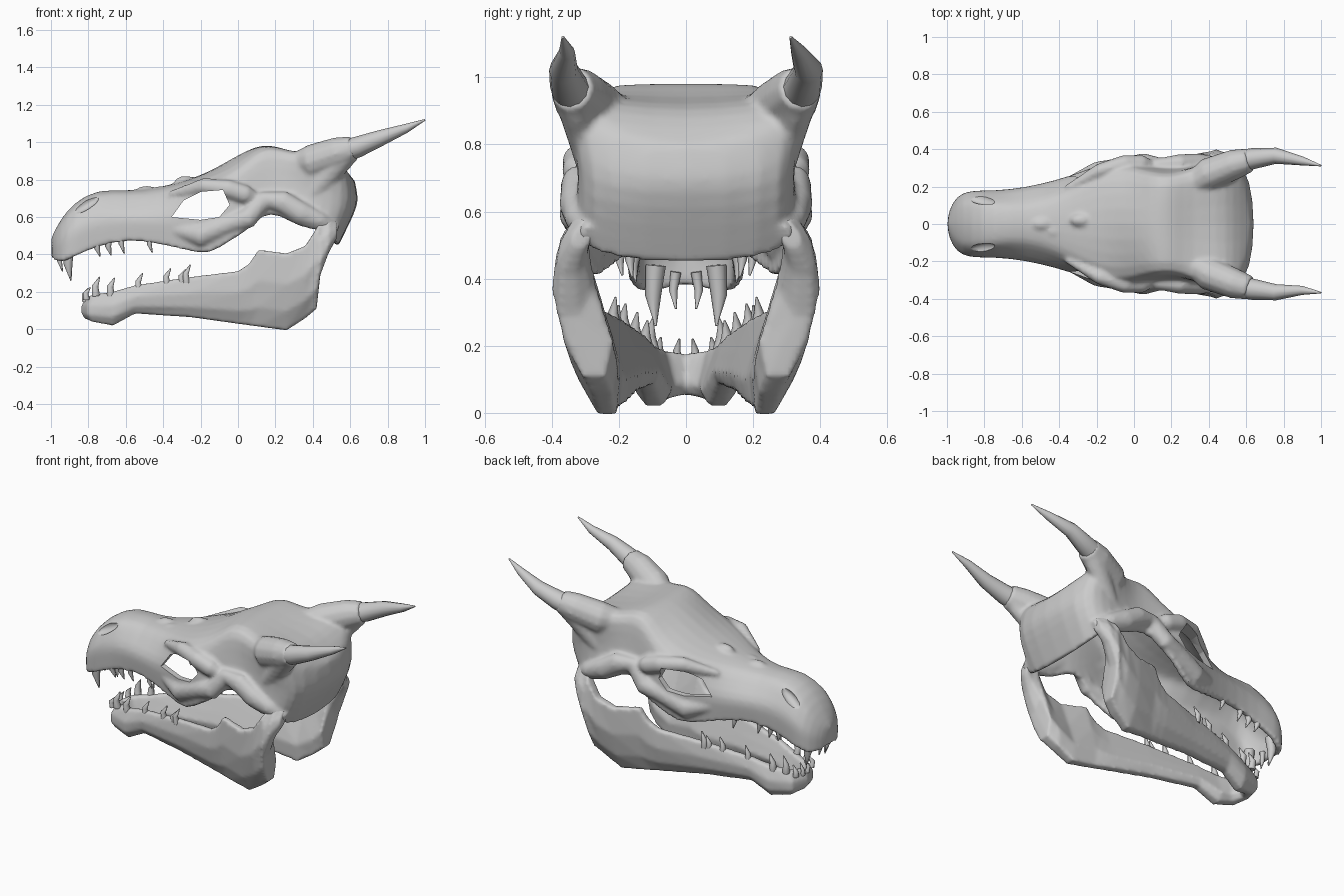
import bpy, bmesh, math
from mathutils import Vector

if "Cube" in bpy.data.objects:
    bpy.data.objects.remove(bpy.data.objects["Cube"])


def make(name, bm):
    me = bpy.data.meshes.new(name)
    bm.to_mesh(me)
    bm.free()
    ob = bpy.data.objects.new(name, me)
    bpy.context.collection.objects.link(ob)
    return ob


def mirror_y(ob):
    m = ob.modifiers.new("mirror", 'MIRROR')
    m.use_axis = (False, True, False)
    m.merge_threshold = 0.002


def finish(ob, angle=45):
    bpy.ops.object.select_all(action='DESELECT')
    ob.select_set(True)
    bpy.context.view_layer.objects.active = ob
    bpy.ops.object.convert(target='MESH')
    bpy.ops.object.shade_smooth_by_angle(angle=math.radians(angle))


def fuse(ob, voxel, passes):
    """Melt overlapping pieces into one bone."""
    m = ob.modifiers.new("fuse", 'REMESH')
    m.mode = 'VOXEL'
    m.voxel_size = voxel
    s = ob.modifiers.new("soften", 'SMOOTH')
    s.factor = .5
    s.iterations = passes


def bridge(bm, rings, closed):
    n = len(rings[0])
    for a, b in zip(rings, rings[1:]):
        for j in range(n if closed else n - 1):
            k = (j + 1) % n
            bm.faces.new((a[j], b[j], b[k], a[k]))


def tube(bm, pts, radii, sides=8, flat=1.0):
    """Tapered tube through points, flattened sideways by flat."""
    pts = [Vector(p) for p in pts]
    rings = []
    for i, p in enumerate(pts):
        d = (pts[min(i + 1, len(pts) - 1)] - pts[max(i - 1, 0)]).normalized()
        u = d.cross(Vector((0, 1, 0))).normalized()
        v = d.cross(u)
        ring = []
        for k in range(sides):
            a = 2 * math.pi * k / sides
            ring.append(bm.verts.new(p + radii[i] * (math.cos(a) * u + flat * math.sin(a) * v)))
        rings.append(ring)
    bridge(bm, rings, True)
    bm.faces.new(rings[0])
    bm.faces.new(rings[-1])
    bmesh.ops.recalc_face_normals(bm, faces=bm.faces[:])


def ball(name, loc, scale, rot=(0, 0, 0)):
    bpy.ops.mesh.primitive_uv_sphere_add(segments=14, ring_count=8, location=loc, rotation=rot)
    ob = bpy.context.object
    ob.name = name
    ob.scale = scale
    return ob


# Upper skull shell: x, top z, then (half width, z) of brow, mid side and lower edge
stations = [
    (-1.0, .485, 0, .47, 0, .43, 0, .39),
    (-.99, .51, .05, .49, .075, .44, .07, .37),
    (-.95, .59, .10, .56, .15, .48, .15, .355),
    (-.88, .68, .13, .65, .185, .54, .175, .39),
    (-.75, .755, .11, .735, .18, .60, .17, .445),
    (-.58, .74, .09, .72, .20, .61, .185, .485),
    (-.40, .765, .15, .74, .245, .60, .225, .45),
    (-.28, .80, .23, .765, .285, .62, .265, .425),
    (-.16, .845, .30, .795, .33, .63, .295, .39),
    (-.04, .92, .31, .83, .345, .66, .335, .48),
    (.04, .96, .28, .90, .32, .69, .345, .52),
    (.13, .99, .265, .985, .295, .76, .32, .62),
    (.22, .975, .265, .975, .29, .76, .315, .62),
    (.31, .935, .30, .95, .30, .74, .345, .555),
    (.45, .92, .37, .96, .325, .74, .335, .53),
    (.57, .88, .37, .93, .315, .72, .31, .505),
    (.63, .81, .24, .83, .25, .68, .24, .46),
    (.65, .79, 0, .75, 0, .66, 0, .44),
]
bm = bmesh.new()
rows = []
for x, zt, wb, zb, wm, zm, wl, zl in stations:
    sec = [(0, zt), (.55 * wb, .6 * zt + .4 * zb), (wb, zb), ((wb + wm) / 2, (zb + zm) / 2),
           (wm, zm), ((wm + wl) / 2, (zm + zl) / 2), (wl, zl)]
    row = []
    for y, z in sec:
        # the back of the head tucks under and slopes in at the top
        tuck = (.5 * max(0, .66 - z) + .2 * max(0, z - .7)) if x > .5 else 0
        row.append(bm.verts.new((x - tuck, y, z)))
    rows.append(row)
bridge(bm, rows, False)
skull = make("upper_skull", bm)
mirror_y(skull)
sub = skull.modifiers.new("smooth", 'SUBSURF')
sub.levels = sub.render_levels = 1
sol = skull.modifiers.new("bone", 'SOLIDIFY')
sol.thickness = .034
sol.offset = -1
finish(skull)

# Brow ridges, cheek bones, horn sockets and nose knobs, fused into the skull
parts = []
for name, pts, rad, flat in [
    ("brow_ridge", [(-.36, .19, .72), (-.18, .285, .765), (-.05, .325, .75), (.04, .325, .72), (.14, .295, .68)],
     [.02, .045, .05, .05, .02], .9),
    ("cheek_bone", [(-.38, .215, .54), (-.2, .285, .50), (-.04, .32, .565), (.05, .335, .59), (.14, .315, .69),
                    (.24, .325, .68), (.34, .33, .62), (.44, .325, .58), (.53, .29, .53)],
     [.025, .06, .05, .055, .05, .06, .06, .045, .03], .8),
    ("horn_socket", [(.26, .18, .87), (.40, .265, .895), (.54, .32, .945), (.62, .342, .967)],
     [.05, .095, .085, .068], .95),
    ("horn_root", [(.40, .29, .72), (.48, .305, .82), (.56, .33, .93)], [.04, .06, .075], .8),
]:
    bm = bmesh.new()
    tube(bm, pts, rad, 12, flat)
    ob = make(name, bm)
    mirror_y(ob)
    finish(ob, 60)
    parts.append(ob)
for x, y, z, r in [(-.28, .02, .79, .03), (-.49, 0, .74, .028), (-.42, -.04, .74, .025)]:
    parts.append(ball("nose_knob", (x, y, z), (r * 2, r * 1.2, r)))
bpy.ops.object.select_all(action='DESELECT')
for ob in parts + [skull]:
    ob.select_set(True)
bpy.context.view_layer.objects.active = skull
bpy.ops.object.join()
fuse(skull, .012, 4)

# Cutters: eye socket prism and nostril hollows
bm = bmesh.new()
eye = [(-.355, .60), (-.29, .69), (-.20, .735), (-.08, .745), (-.045, .665), (-.10, .60), (-.20, .585)]
bridge(bm, [[bm.verts.new((x, y, z)) for x, z in eye] for y in (-.6, .6)], True)
bm.verts.ensure_lookup_table()
bm.faces.new(bm.verts[:7])
bm.faces.new(bm.verts[7:])
bmesh.ops.recalc_face_normals(bm, faces=bm.faces[:])
cutters = [make("eye_cutter", bm)]
for s in (-1, 1):
    cutters.append(ball("nostril_cutter", (-.82, s * .138, .665), (.09, .035, .03), (0, -.5, -s * .25)))
for c in cutters:
    c.hide_render = True
    b = skull.modifiers.new("cut", 'BOOLEAN')
    b.operation = 'DIFFERENCE'
    b.object = c
finish(skull, 50)
for c in cutters:
    bpy.data.objects.remove(c)

# Horns, slightly different on each side
for name, ys in (("horn_left", (.335, .35, .365, .337, .312)), ("horn_right", (-.335, -.35, -.365, -.355, -.367))):
    bm = bmesh.new()
    tube(bm, list(zip((.56, .64, .76, .90, 1.0), ys, (.95, .975, 1.022, 1.075, 1.12))),
         [.06, .056, .043, .024, .004], 12)
    finish(make(name, bm), 60)

# Lower jaw half: x, lower y, upper y, lower z, upper z, half thickness
jaw = [
    (-.80, 0, 0, .055, .175, .035), (-.77, .07, .07, .04, .185, .045),
    (-.67, .095, .11, .02, .20, .05), (-.55, .115, .14, .085, .235, .04),
    (-.25, .165, .205, .065, .28, .042), (0, .20, .265, .03, .31, .045),
    (.06, .21, .28, .022, .35, .045), (.11, .22, .295, .015, .425, .045),
    (.26, .235, .335, -.005, .405, .055), (.36, .25, .35, .06, .445, .065),
    (.42, .275, .345, .11, .54, .068), (.44, .35, .315, .29, .585, .055),
    (.485, .35, .31, .41, .595, .042), (.53, .32, .295, .49, .575, .028),
]
bm = bmesh.new()
rings = []
for i, (x, yb, yt, zb, zt, t) in enumerate(jaw):
    nx, ny = [(-1, 0), (-.7, .7)][i] if i < 2 else (0, 1)
    ring = []
    for off, h in [(-.5, 0), (.5, 0), (1.1, .25), (1.1, .6), (.4, 1), (-.4, 1), (-.8, .6), (-1.1, .25)]:
        y = yb + (yt - yb) * h + ny * off * t
        ring.append(bm.verts.new((x + nx * off * t, max(y, 0), zb + (zt - zb) * h)))
    rings.append(ring)
bridge(bm, rings, True)
bm.faces.new(rings[-1])
bmesh.ops.recalc_face_normals(bm, faces=bm.faces[:])
lower = make("lower_jaw", bm)
mirror_y(lower)
fuse(lower, .011, 4)
finish(lower, 60)

# Teeth: x, y, root z, tip z, radius
teeth = {
    "upper_teeth": [(-.905, .09, .44, .26, .03), (-.95, .03, .42, .31, .016), (-.75, .15, .48, .39, .02),
                    (-.69, .15, .49, .395, .02), (-.62, .16, .51, .405, .018), (-.47, .19, .50, .41, .016)],
    "lower_teeth": [(-.82, .02, .15, .22, .014), (-.81, .075, .16, .225, .018), (-.76, .10, .18, .28, .022),
                    (-.68, .115, .18, .275, .022), (-.53, .145, .21, .30, .019), (-.38, .18, .24, .325, .019),
                    (-.30, .20, .25, .32, .017), (-.275, .21, .25, .345, .019)],
}
for name, rows in teeth.items():
    bm = bmesh.new()
    for x, y, z0, z1, r in rows:
        lean = .02 if z1 > z0 else .012
        tube(bm, [(x, y, z0), (x - .004, y + .008, (z0 + z1) / 2), (x + lean, y, z1)], [r, r * .8, .003])
    ob = make(name, bm)
    mirror_y(ob)
    finish(ob, 60)
